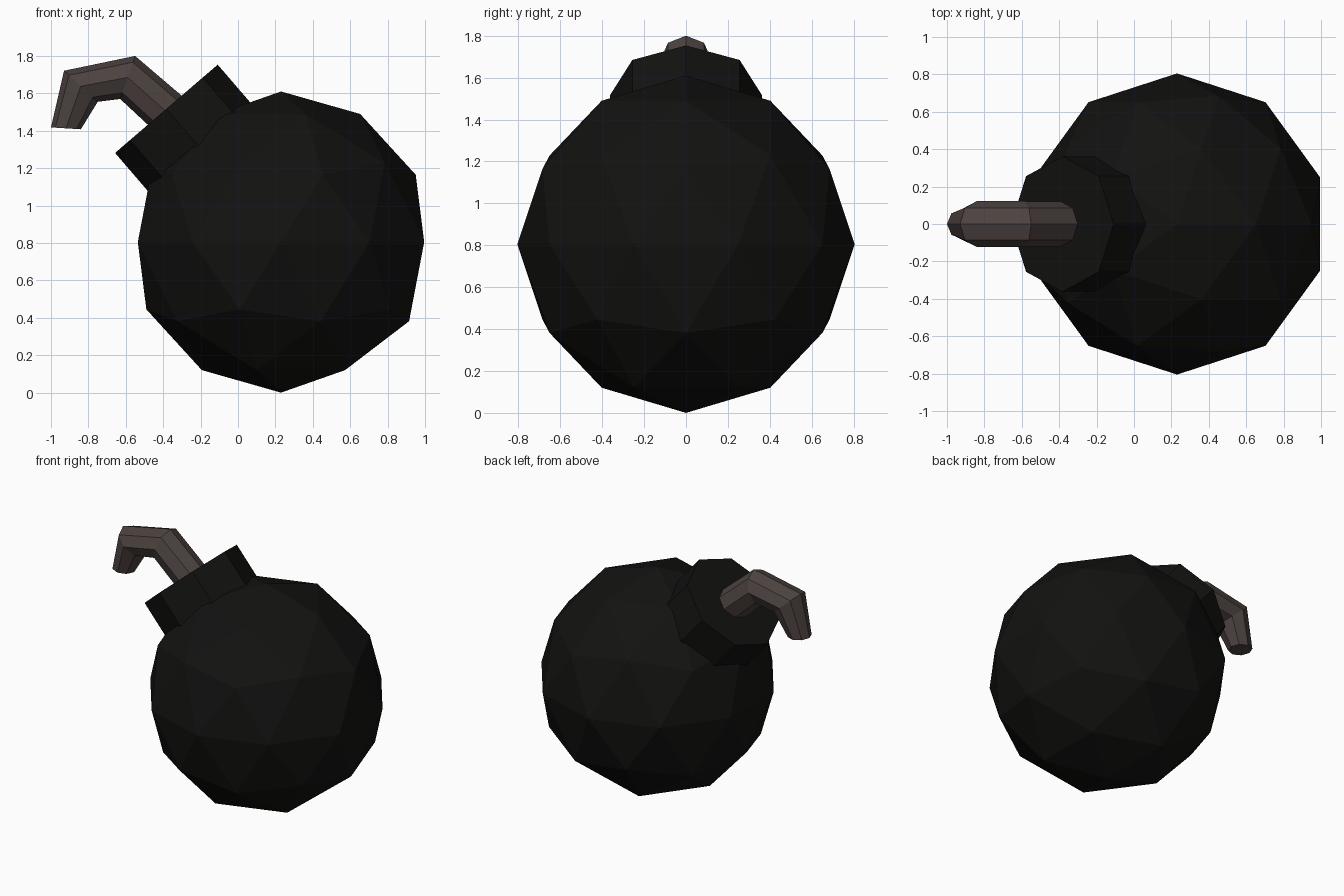
import bpy, bmesh
from math import cos, sin, tau
from mathutils import Vector

if "Cube" in bpy.data.objects:
    bpy.data.objects.remove(bpy.data.objects["Cube"])


def material(name, rgb):
    m = bpy.data.materials.new(name)
    m.diffuse_color = (*rgb, 1)
    m.use_nodes = True
    m.node_tree.nodes["Principled BSDF"].inputs["Base Color"].default_value = m.diffuse_color
    return m


def tube(name, rings, mat, sides=8):
    """Capped tube in the xz plane; each ring is (centre x, centre z, in-plane radius vector x, z)."""
    bm = bmesh.new()
    loops = []
    for cx, cz, ux, uz in rings:
        c, u = Vector((cx, 0, cz)), Vector((ux, 0, uz))
        v = Vector((0, u.length, 0))
        loops.append([bm.verts.new(c + u * cos(tau * i / sides) + v * sin(tau * i / sides))
                      for i in range(sides)])
    for a, b in zip(loops, loops[1:]):
        for i in range(sides):
            j = (i + 1) % sides
            bm.faces.new((a[i], a[j], b[j], b[i]))
    bm.faces.new(loops[0])
    bm.faces.new(loops[-1])
    bmesh.ops.recalc_face_normals(bm, faces=bm.faces)
    me = bpy.data.meshes.new(name)
    bm.to_mesh(me)
    bm.free()
    ob = bpy.data.objects.new(name, me)
    bpy.context.collection.objects.link(ob)
    me.materials.append(mat)
    return ob


black = material("black_iron", (0.006, 0.006, 0.0055))
brown = material("fuse_brown", (0.074, 0.056, 0.051))

# Round faceted body
R = 0.805
centre = Vector((0.23, 0, R))
bpy.ops.mesh.primitive_ico_sphere_add(subdivisions=2, radius=R, location=centre)
body = bpy.context.object
body.name = "body"
body.data.materials.append(black)

# Tilted octagonal neck, sunk into the body
axis = Vector((-0.652, 0, 0.758))
side = Vector((axis.z, 0, -axis.x)) * 0.362
neck_rings = []
for d in (0.58, 0.94):
    p = centre + axis * d
    neck_rings.append((p.x, p.z, side.x, side.z))
tube("neck", neck_rings, black)

# Bent fuse, tapering at the tip
tube("fuse", [
    (-0.375, 1.495, 0.091, 0.078),
    (-0.59, 1.685, 0.04, 0.115),
    (-0.84, 1.638, -0.09, 0.083),
    (-0.92, 1.413, -0.08, 0.005),
], brown)
